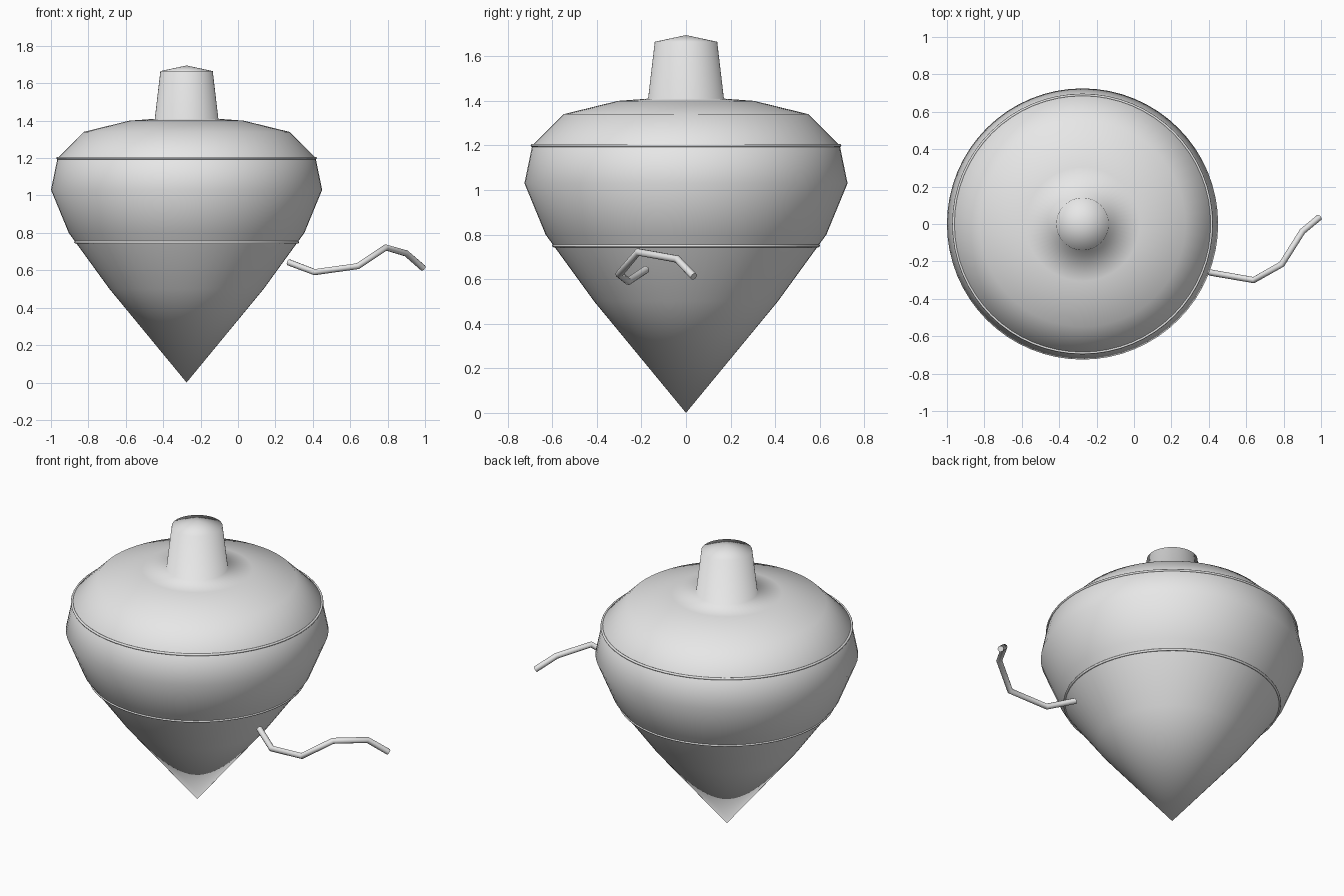
import bpy, bmesh, math
from mathutils import Vector

if "Cube" in bpy.data.objects:
    bpy.data.objects.remove(bpy.data.objects["Cube"])

CX = -0.275   # axis of the top
SEG = 64

grey = bpy.data.materials.new("plain grey")
grey.diffuse_color = (0.8, 0.8, 0.8, 1)
grey.use_nodes = True
grey.node_tree.nodes["Principled BSDF"].inputs["Base Color"].default_value = grey.diffuse_color


def finish(bm, name):
    bmesh.ops.recalc_face_normals(bm, faces=bm.faces)
    me = bpy.data.meshes.new(name)
    bm.to_mesh(me)
    bm.free()
    for p in me.polygons:
        p.use_smooth = True
    me.materials.append(grey)
    ob = bpy.data.objects.new(name, me)
    bpy.context.collection.objects.link(ob)
    return ob


def lathe(name, profile, closed=False):
    """Spin (radius, z) points round the axis of the top."""
    bm = bmesh.new()
    rings = []
    for r, z in profile:
        n = 1 if r == 0 else SEG
        rings.append([bm.verts.new((CX + r * math.cos(2 * math.pi * i / SEG),
                                    r * math.sin(2 * math.pi * i / SEG), z))
                      for i in range(n)])
    pairs = list(zip(rings, rings[1:]))
    if closed:
        pairs.append((rings[-1], rings[0]))
    for a, b in pairs:
        for i in range(SEG):
            j = (i + 1) % SEG
            quad = [a[i % len(a)], a[j % len(a)], b[j % len(b)], b[i % len(b)]]
            bm.faces.new(list(dict.fromkeys(quad)))
    return finish(bm, name)


def tube(name, pts, radius, sides=10):
    """Sweep a round section along a bent path, with mitred corners."""
    bm = bmesh.new()
    pts = [Vector(p) for p in pts]
    rings = []
    for k, p in enumerate(pts):
        d0 = (p - pts[k - 1]).normalized() if k else Vector()
        d1 = (pts[k + 1] - p).normalized() if k < len(pts) - 1 else Vector()
        t = (d0 + d1).normalized()
        u = t.cross(Vector((0, 0, 1))).normalized()
        v = u.cross(t)
        rings.append([bm.verts.new(p + radius * (u * math.cos(a) + v * math.sin(a)))
                      for a in (2 * math.pi * i / sides for i in range(sides))])
    for a, b in zip(rings, rings[1:]):
        for i in range(sides):
            j = (i + 1) % sides
            bm.faces.new((a[i], a[j], b[j], b[i]))
    bm.faces.new(rings[0])
    bm.faces.new(rings[-1])
    return finish(bm, name)


# Spinning body with its handle in one smooth surface
lathe("top_body", [(0, 0), (0.412, 0.5), (0.63, 0.8), (0.725, 1.03),
                   (0.69, 1.2), (0.55, 1.34), (0.305, 1.40), (0.17, 1.41),
                   (0.14, 1.665), (0, 1.695)])

# Thin bands round the body
for name, R, z in (("lower_band", 0.594, 0.75), ("upper_band", 0.69, 1.2)):
    lathe(name, [(R + 0.007 * math.cos(a), z + 0.007 * math.sin(a))
                 for a in (2 * math.pi * i / 8 for i in range(8))], closed=True)

# Loose pull string
string = tube("string", [(0.27, -0.18, 0.643), (0.41, -0.26, 0.59),
                         (0.64, -0.30, 0.622), (0.79, -0.215, 0.722),
                         (0.90, -0.04, 0.69), (0.99, 0.035, 0.612)], 0.017)
bpy.context.view_layer.objects.active = string
string.select_set(True)
bpy.ops.object.shade_smooth_by_angle(angle=math.radians(60))
